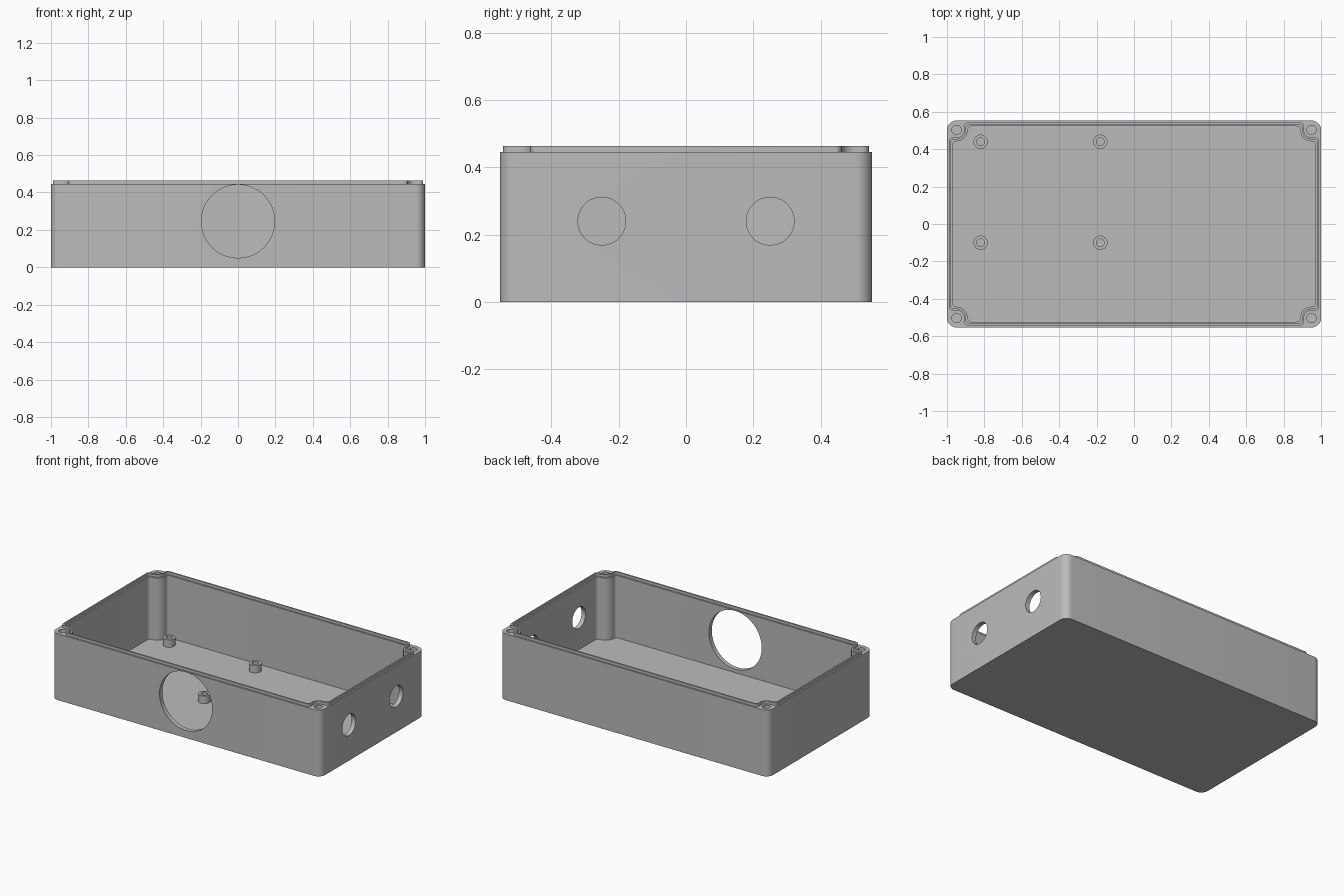
import bpy, bmesh, math
from mathutils import Matrix, Vector

cube = bpy.data.objects.get("Cube")
if cube:
    bpy.data.objects.remove(cube, do_unlink=True)

HX, HY = 1.0, 0.553            # half sizes of the box
RIM, LIP_TOP, FLOOR = 0.445, 0.463, 0.027
SCREW = Vector((0.949, 0.503))  # corner screw position

grey = bpy.data.materials.new("enclosure grey")
grey.use_nodes = True
grey.diffuse_color = (0.5, 0.5, 0.5, 1)
bsdf = next(n for n in grey.node_tree.nodes if n.type == 'BSDF_PRINCIPLED')
bsdf.inputs["Base Color"].default_value = (0.5, 0.5, 0.5, 1)


def arc(cx, cy, r, start, end, steps=10):
    angles = [math.radians(start + (end - start) * i / steps) for i in range(steps + 1)]
    return [(cx + r * math.cos(a), cy + r * math.sin(a)) for a in angles]


def four_corners(quarter):
    """Mirror one corner path around the whole box, counter-clockwise."""
    back = quarter[::-1]
    return (quarter + [(-x, y) for x, y in back]
            + [(-x, -y) for x, y in quarter] + [(x, -y) for x, y in back])


def rounded_outline(r):
    return four_corners(arc(HX - r, HY - r, r, 0, 90))


def notched_outline(inset, fillet=0.02):
    """Wall outline that steps in around each corner screw boss."""
    r = 0.031 + inset
    x, y = SCREW
    return four_corners(
        arc(HX - inset - fillet, y - r - fillet, fillet, 0, 90, 6)
        + arc(x, y, r, -90, -180)
        + arc(x - r - fillet, HY - inset - fillet, fillet, 0, 90, 6))


def finish(name, bm):
    bmesh.ops.remove_doubles(bm, verts=bm.verts, dist=1e-5)
    bmesh.ops.recalc_face_normals(bm, faces=bm.faces)
    mesh = bpy.data.meshes.new(name)
    bm.to_mesh(mesh)
    bm.free()
    mesh.materials.append(grey)
    obj = bpy.data.objects.new(name, mesh)
    bpy.context.collection.objects.link(obj)
    return obj


def prism(name, outline, z0, z1):
    bm = bmesh.new()
    face = bm.faces.new([bm.verts.new((x, y, z0)) for x, y in outline])
    top = bmesh.ops.extrude_face_region(bm, geom=[face])["geom"]
    verts = [v for v in top if isinstance(v, bmesh.types.BMVert)]
    bmesh.ops.translate(bm, verts=verts, vec=(0, 0, z1 - z0))
    return finish(name, bm)


def ring(name, outer, inner, z0, z1):
    """Closed tube between two outlines with matching point counts."""
    bm = bmesh.new()
    loops = [[bm.verts.new((x, y, z)) for x, y in path]
             for path, z in ((outer, z0), (outer, z1), (inner, z1), (inner, z0))]
    n = len(outer)
    for k in range(4):
        a, b = loops[k], loops[(k + 1) % 4]
        for i in range(n):
            j = (i + 1) % n
            bm.faces.new((a[i], a[j], b[j], b[i]))
    return finish(name, bm)


def cylinder(name, centre, r, depth, axis='Z'):
    bm = bmesh.new()
    turn = {'X': Matrix.Rotation(math.pi / 2, 4, 'Y'),
            'Y': Matrix.Rotation(math.pi / 2, 4, 'X'),
            'Z': Matrix.Identity(4)}[axis]
    bmesh.ops.create_cone(bm, cap_ends=True, segments=48, radius1=r, radius2=r,
                          depth=depth, matrix=Matrix.Translation(centre) @ turn)
    return finish(name, bm)


def activate(obj):
    bpy.ops.object.select_all(action='DESELECT')
    obj.select_set(True)
    bpy.context.view_layer.objects.active = obj


def cut(target, cutter):
    cutter.hide_render = True
    mod = target.modifiers.new("cut", 'BOOLEAN')
    mod.operation = 'DIFFERENCE'
    mod.solver = 'EXACT'
    mod.object = cutter
    activate(target)
    bpy.ops.object.modifier_apply(modifier=mod.name)
    bpy.data.objects.remove(cutter, do_unlink=True)


# Box body with open cavity and corner screw bosses
body = prism("box_body", rounded_outline(0.05), 0, RIM)
cut(body, prism("cavity_cutter", notched_outline(0.03), FLOOR, 0.6))

# Screw holes in the four corner bosses
for sx in (-1, 1):
    for sy in (-1, 1):
        cut(body, cylinder("screw_cutter", (sx * SCREW.x, sy * SCREW.y, 0.4), 0.025, 0.5))

# Large front opening and two openings in the left end
cut(body, cylinder("front_cutter", (0, -HY, 0.246), 0.196, 0.2, 'Y'))
for y in (-0.25, 0.25):
    cut(body, cylinder("end_cutter", (HX, y, 0.24), 0.071, 0.2, 'X'))

# Raised sealing lip around the rim
parts = [body, ring("sealing_lip", notched_outline(0.01), notched_outline(0.02),
                    RIM - 0.001, LIP_TOP)]

# Hollow circuit board standoffs on the floor
for x in (-0.82, -0.18):
    for y in (-0.1, 0.44):
        parts.append(ring("board_standoff",
                          [(x + u, y + v) for u, v in arc(0, 0, 0.038, 0, 352.5, 47)],
                          [(x + u, y + v) for u, v in arc(0, 0, 0.021, 0, 352.5, 47)],
                          FLOOR - 0.001, 0.077))

for part in parts:
    activate(part)
    bpy.ops.object.shade_smooth_by_angle(angle=math.radians(30))
